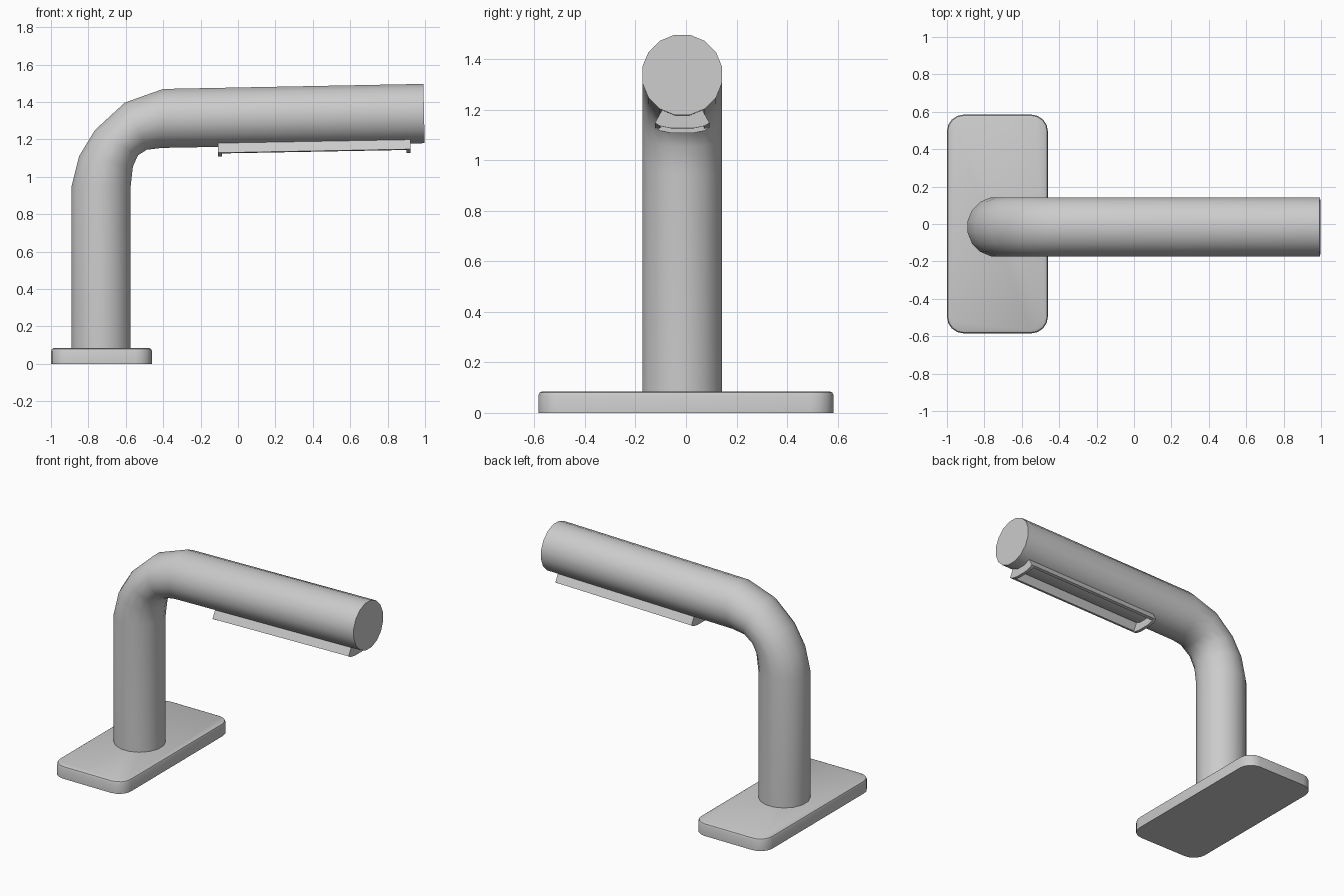
import bpy, bmesh, math
from mathutils import Vector

if "Cube" in bpy.data.objects:
    bpy.data.objects.remove(bpy.data.objects["Cube"])

YC = -0.015          # tube centre line in y
SIDES = 16


def finish(name, bm, angle=35):
    bmesh.ops.recalc_face_normals(bm, faces=bm.faces)
    me = bpy.data.meshes.new(name)
    bm.to_mesh(me)
    bm.free()
    ob = bpy.data.objects.new(name, me)
    bpy.context.collection.objects.link(ob)
    bpy.ops.object.select_all(action='DESELECT')
    ob.select_set(True)
    bpy.context.view_layer.objects.active = ob
    bpy.ops.object.shade_smooth_by_angle(angle=math.radians(angle))
    return ob


def loft(bm, rings):
    """Skin a list of equal-length point loops and cap both ends."""
    loops = [[bm.verts.new(p) for p in r] for r in rings]
    n = len(loops[0])
    for a, b in zip(loops, loops[1:]):
        for i in range(n):
            j = (i + 1) % n
            bm.faces.new((a[i], a[j], b[j], b[i]))
    bm.faces.new(loops[0][::-1])
    bm.faces.new(loops[-1])


# Base plate: rounded rectangle with softened top edge
def plate_loop(inset, z, r=0.09, seg=4):
    hx, hy = 0.27 - r, 0.585 - r
    pts = []
    for k, (sx, sy) in enumerate(((1, 1), (-1, 1), (-1, -1), (1, -1))):
        for s in range(seg + 1):
            a = math.pi / 2 * (k + s / seg)
            pts.append((-0.73 + sx * hx + (r - inset) * math.cos(a),
                        sy * hy + (r - inset) * math.sin(a), z))
    return pts


bm = bmesh.new()
loft(bm, [plate_loop(0, 0), plate_loop(0, 0.068),
          plate_loop(0.005, 0.08), plate_loop(0.016, 0.085)])
finish("base_plate", bm)

# Bent tube: each ring spans an outer and an inner silhouette point (x, z)
SPANS = [((-0.89, 0.06), (-0.574, 0.06)),
         ((-0.89, 0.95), (-0.574, 0.95)),
         ((-0.85, 1.11), (-0.562, 1.055)),
         ((-0.765, 1.25), (-0.535, 1.115)),
         ((-0.605, 1.397), (-0.488, 1.145)),
         ((-0.40, 1.47), (-0.405, 1.155)),
         ((0.991, 1.497), (0.998, 1.18))]


def tube_ring(outer, inner):
    o, i = Vector((outer[0], YC, outer[1])), Vector((inner[0], YC, inner[1]))
    mid, half = (o + i) / 2, (o - i) / 2
    k = 1 / math.cos(math.pi / SIDES)
    ring = []
    for s in range(SIDES):
        a = 2 * math.pi * (s + 0.5) / SIDES
        ring.append(mid + half * math.cos(a) * k
                    + Vector((0, 0.158 * k * math.sin(a), 0)))
    return ring


bm = bmesh.new()
loft(bm, [tube_ring(o, i) for o, i in SPANS])
finish("bent_tube", bm)

# Light holder below the arm: profiles (y, drop from axis) swept along the arm
def sweep(bm, profile, x0, x1):
    loft(bm, [[(x, YC + y, 1.3125 + 0.0187 * (x + 0.4) + d) for y, d in profile]
              for x in (x0, x1)])


bm = bmesh.new()
for s in (1, -1):
    sweep(bm, [(s * 0.078, -0.134), (s * 0.108, -0.189),
               (s * 0.088, -0.193), (s * 0.060, -0.140)], -0.105, 0.92)
finish("holder_side_rails", bm, 20)

half = [(0.078, -0.134), (0.108, -0.189), (0.088, -0.201), (0.045, -0.21)]
lip = half + [(-y, d) for y, d in reversed(half)]
bm = bmesh.new()
for x0, x1 in ((-0.106, -0.085), (0.90, 0.921)):
    sweep(bm, lip, x0, x1)
finish("holder_end_lips", bm, 20)
